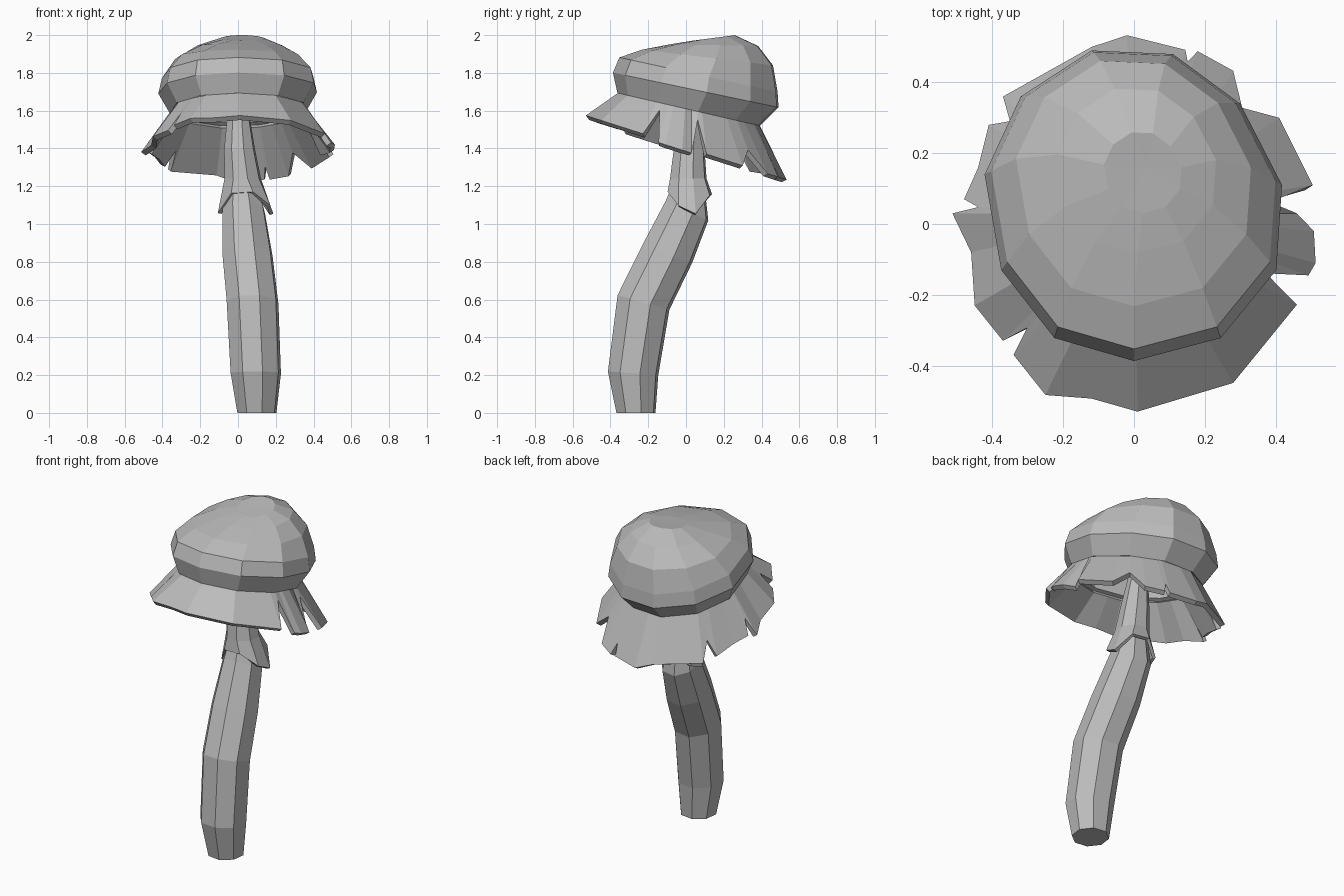
import bpy
from math import cos, sin, radians
from mathutils import Vector
from mathutils.geometry import intersect_line_line_2d

cube = bpy.data.objects.get("Cube")
if cube:
    bpy.data.objects.remove(cube)

GREY = (0.5, 0.5, 0.5, 1)
grey = bpy.data.materials.new("plain grey")
grey.use_nodes = True
grey.diffuse_color = GREY
grey.node_tree.nodes["Principled BSDF"].inputs["Base Color"].default_value = GREY


def loft(name, rings, start_tip=None, end_tip=None, thickness=0):
    """Bridge equal rings, listed bottom to top and counter-clockwise."""
    n = len(rings[0])
    verts = [v for ring in rings for v in ring]
    faces = []
    for r in range(len(rings) - 1):
        for i in range(n):
            j = (i + 1) % n
            faces.append((r * n + i, r * n + j, r * n + n + j, r * n + n + i))
    top = len(verts) - n
    for tip, base, step in ((start_tip, 0, -1), (end_tip, top, 1)):
        if tip:
            for i in range(n):
                faces.append((base + i, base + (i + step) % n, len(verts)))
            verts.append(tip)
    mesh = bpy.data.meshes.new(name)
    mesh.from_pydata([tuple(v) for v in verts], [], faces)
    mesh.materials.append(grey)
    obj = bpy.data.objects.new(name, mesh)
    bpy.context.collection.objects.link(obj)
    if thickness:
        shell = obj.modifiers.new("thickness", "SOLIDIFY")
        shell.thickness = thickness
        shell.offset = -1
    return obj


# Hollow cap: one irregular outline, scaled and tilted for every ring
outline = [(0, -.387), (.245, -.322), (.402, -.13), (.418, .11), (.3, .34), (.11, .48),
           (-.12, .49), (-.32, .36), (-.422, .14), (-.375, -.13), (-.225, -.322)]
outline_mid = 0.0525


def cap_ring(scale, cx, cy, height, slope):
    ring = []
    for x, y in outline:
        py = cy + (y - outline_mid) * scale
        ring.append(Vector((cx + x * scale, py, height + slope * py)))
    return ring


neck = cap_ring(.86, 0, .015, 1.61, -.23)
loft("cap", [
    neck,
    cap_ring(1, 0, outline_mid, 1.72, -.21),
    cap_ring(.955, 0, .067, 1.805, -.218),
    cap_ring(.79, 0, .115, 1.895, -.12),
    cap_ring(.53, .01, .15, 1.95, -.02),
    cap_ring(.26, .025, .145, 1.966, .13),
], end_tip=Vector((.04, .16, 1.985)), thickness=.025)

# Torn skirt: free edge of each flap (x, y and any extra drop), how far the
# next tear leaves it joined, and how much lower the whole flap hangs
flaps = [
    ([(-.34, -.37), (-.25, -.483), (-.12, -.493), (.01, -.53), (.28, -.449), (.46, -.228)], .2, 0),
    ([(.493, -.145), (.513, -.11), (.508, -.02), (.46, .03)], .2, .02),
    ([(.505, .11), (.41, .3)], .6, 0),
    ([(.28, .433), (.18, .488)], .75, 0),
    ([(.145, .492), (-.02, .533), (-.12, .5, -.025), (-.37, .36)], .6, 0),
    ([(-.41, .28), (-.44, .16), (-.48, .07)], .6, 0),
    ([(-.513, .03), (-.46, -.08), (-.45, -.23), (-.37, -.33)], .5, .015),
]


def edge_point(x, y, drop=0):
    return Vector((x, y, 1.405 - .32 * y - drop))


def neck_point(p):
    """Point of the cap's lower ring in the direction of p."""
    middle = Vector((0, .03))
    far = middle + (p.xy - middle) * 3
    for a, b in zip(neck, neck[1:] + neck[:1]):
        hit = intersect_line_line_2d(middle, far, a.xy, b.xy)
        if hit:
            return Vector((hit.x, hit.y, 1.61 - .23 * hit.y))
    return min(neck, key=lambda v: (v.xy - p.xy).length)


outer, inner = [], []
for k, (flap, joined, hang) in enumerate(flaps):
    for point in flap:
        outer.append(edge_point(*point) - Vector((0, 0, hang)))
        inner.append(neck_point(outer[-1]))
    following = edge_point(*flaps[(k + 1) % len(flaps)][0][0])
    seam = (outer[-1] + following) / 2
    root = neck_point(seam)
    inner.append(root)
    outer.append(root.lerp(seam, joined))
loft("torn_skirt", [outer, inner], thickness=.03)


# Stalk and its sleeve: eight-sided tubes along a bent path
def tube_ring(cx, cy, z, radius, slope=0, droop=0, depth=1):
    ring = []
    for i in range(8):
        a = radians(15 + i * 45)
        y = radius * depth * sin(a)
        ring.append(Vector((cx + radius * cos(a), cy + y,
                            z + slope * y - droop * cos(a) ** 4)))
    return ring


loft("stalk", [
    tube_ring(.1, -.265, 0, .107),
    tube_ring(.094, -.28, .21, .138, -.07),
    tube_ring(.077, -.225, .585, .142, -.28),
    tube_ring(.05, -.1, .84, .138, -.33),
    tube_ring(.03, .005, 1.07, .117, -.45),
    tube_ring(.02, .02, 1.25, .075),
], start_tip=Vector((.1, -.265, 0)), end_tip=Vector((.02, .02, 1.25)))

loft("stalk_sleeve", [
    tube_ring(.04, .02, 1.165, .152, -.05, .125, .8),
    tube_ring(.025, .012, 1.24, .1),
    tube_ring(.008, .017, 1.4, .084),
    tube_ring(0, .045, 1.65, .05),
    tube_ring(.02, .1, 1.95, .04),
], thickness=.02)
